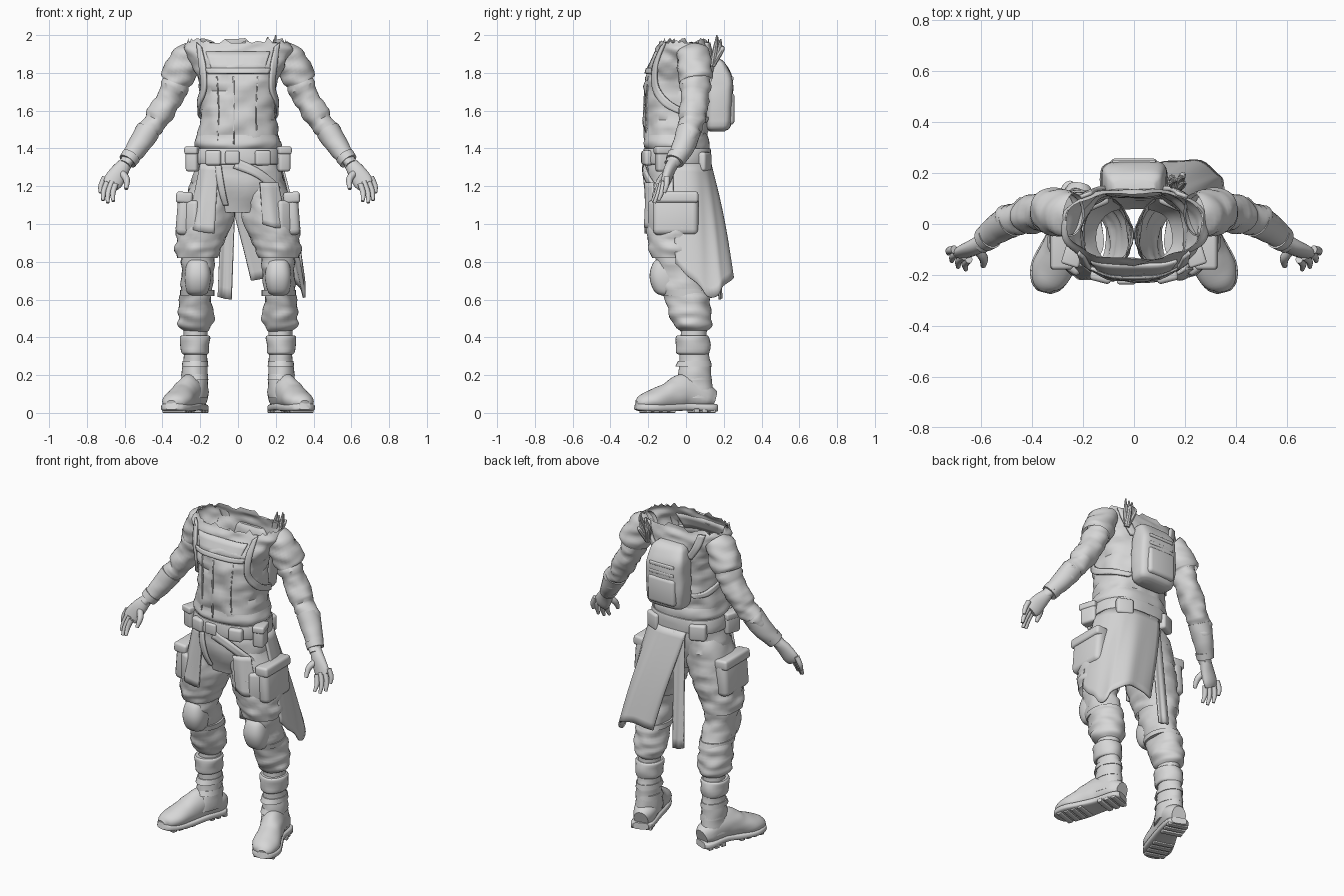
import bpy, bmesh, math, random
from mathutils import Vector, Matrix, Euler, noise

random.seed(4)
if "Cube" in bpy.data.objects:
    bpy.data.objects.remove(bpy.data.objects["Cube"], do_unlink=True)
bpy.ops.object.select_all(action='DESELECT')
grey = bpy.data.materials.new("plain_grey")
grey.use_nodes = True
grey.diffuse_color = (0.68, 0.68, 0.68, 1)
grey.node_tree.nodes["Principled BSDF"].inputs["Base Color"].default_value = grey.diffuse_color

def finish(name, bm, mirror=False, thick=0):
    """Turn a bmesh into a selected object, with a twin on the other side if wanted."""
    for side in (("left_", "right_") if mirror else ("",)):
        if side == "right_":
            bmesh.ops.scale(bm, vec=(-1, 1, 1), verts=bm.verts)
        bmesh.ops.recalc_face_normals(bm, faces=bm.faces)
        mesh = bpy.data.meshes.new(side + name)
        bm.to_mesh(mesh)
        mesh.materials.append(grey)
        obj = bpy.data.objects.new(side + name, mesh)
        bpy.context.collection.objects.link(obj)
        if thick:
            solid = obj.modifiers.new("thickness", 'SOLIDIFY')
            solid.thickness, solid.offset = thick, 0
        obj.select_set(True)
        bpy.context.view_layer.objects.active = obj
    bm.free()

def resample(points, steps):
    """Smooth curve through points of any dimension."""
    p = [Vector(q) for q in points]
    p = [p[0] * 2 - p[1]] + p + [p[-1] * 2 - p[-2]]
    out = []
    for a, b, c, d in zip(p, p[1:], p[2:], p[3:]):
        for t in (k / steps for k in range(steps)):
            out.append(b + (c - a) * (t / 2) + (a * 2 - b * 5 + c * 4 - d) * (t * t / 2)
                       + (b * 3 - a - c * 3 + d) * (t ** 3 / 2))
    return out + [p[-2]]

def ellipse(angle, power):
    c, s = math.cos(angle), math.sin(angle)
    return math.copysign(abs(c) ** (2 / power), c), math.copysign(abs(s) ** (2 / power), s)

def tube(name, points, n=28, power=2, ref=(0, 1, 0), level=False, steps=4, fold=0, rib=0, caps=True, jag=0, mirror=False):
    """Loft of rings (x, y, z, radius_u, radius_v) along a path."""
    rings = resample(points, steps)
    bm, rows = bmesh.new(), []
    for i, ring in enumerate(rings):
        ahead, behind = rings[min(i + 1, len(rings) - 1)], rings[max(i - 1, 0)]
        t = Vector((0, 0, 1)) if level else (Vector(ahead[:3]) - Vector(behind[:3])).normalized()
        u = Vector(ref).cross(t).normalized()
        v = t.cross(u)
        row = []
        for k in range(n):
            a, b = ellipse(math.tau * k / n, power)
            out = (u * a * ring[3] + v * b * ring[4]) * (1 + rib * math.sin(2.1 * i))
            co = Vector(ring[:3]) + out
            co += out.normalized() * fold * noise.noise(Vector((co.x * 11, co.y * 11, co.z * 22)))
            if jag and i == len(rings) - 1:
                co.z += random.uniform(-jag, jag)
            row.append(bm.verts.new(co))
        rows.append(row)
    for lower, upper in zip(rows, rows[1:]):
        for k in range(n):
            bm.faces.new((lower[k - 1], lower[k], upper[k], upper[k - 1]))
    for end in ((rows[0][::-1], rows[-1]) if caps else ()):
        bm.faces.new(end)
    finish(name, bm, mirror)

def sheet(name, top, bottom, rows=8, wave=0, thick=0.012, mirror=False, bulge=0):
    """Cloth or strap spanning two edge curves, with hanging folds."""
    a, b = resample(top, 6), resample(bottom, 6)
    bm, grid = bmesh.new(), []
    for t in (r / rows for r in range(rows + 1)):
        grid.append([])
        for k, (p, q) in enumerate(zip(a, b)):
            co = p.lerp(q, t)
            co += Vector((co.x, co.y, 0)).normalized() * bulge * math.sin(math.pi * t)
            co.y += wave * t * math.sin(k * .9 + t)
            grid[-1].append(bm.verts.new(co))
    for p, q in zip(grid, grid[1:]):
        for k in range(len(p) - 1):
            bm.faces.new((p[k], p[k + 1], q[k + 1], q[k]))
    finish(name, bm, mirror, thick)

def box(name, loc, size, rot=(0, 0, 0), bevel=0.015, mirror=False):
    bm = bmesh.new()
    bmesh.ops.create_cube(bm, size=1, matrix=Matrix.Diagonal((*size, 1)))
    bmesh.ops.bevel(bm, geom=bm.edges[:], offset=bevel, segments=3, profile=0.5, affect='EDGES')
    bm.transform(Matrix.Translation(loc) @ Euler(rot).to_matrix().to_4x4())
    finish(name, bm, mirror)

# Body rings, from crotch to open neckline
BODY = [(0, -.05, 1.06, .15, .11), (0, -.05, 1.2, .24, .155), (0, -.045, 1.3, .225, .165), (0, -.045, 1.37, .21, .16),
        (0, -.05, 1.46, .215, .17), (0, -.05, 1.6, .2, .17), (0, -.04, 1.75, .21, .172), (0, -.025, 1.85, .25, .165),
        (0, -.01, 1.92, .285, .145), (0, -.005, 1.967, .27, .13)]
DENSE = resample(BODY, 8)

def skin(angle, z, off=0.012):
    """Point on the body surface at an angle in degrees; -90 is the front."""
    ring = min(DENSE, key=lambda q: abs(q[2] - z))
    a, b = ellipse(math.radians(angle), 2.4)
    return Vector((a * (ring[3] + off), ring[1] + b * (ring[4] + off), z))

def band(name, path, da, dz, off=0.014, thick=0.014, mirror=False):
    """Strap lying on the body; da and dz widen it around and upward."""
    sheet(name, [skin(a + da, z + dz, off) for a, z in path], [skin(a - da, z - dz, off) for a, z in path],
          3, 0, thick, mirror)

# Body, shirt seams, bib and harness
tube("hips", BODY[:4], 48, 2.4, level=True, fold=.01, caps=False)
tube("shirt", BODY[3:], 64, 2.4, level=True, steps=6, fold=.018, caps=False, jag=.02)
tube("shirt_hem", [(0, -.047, 1.39, .215, .165), (0, -.05, 1.42, .228, .176), (0, -.05, 1.47, .217, .17)],
     48, 2.4, level=True, fold=.012, caps=False)
for i, angle in enumerate((-116, -94, -66)):
    band(f"shirt_seam_{i}", [(angle, 1.42), (angle, 1.6), (angle, 1.78)], .8, 0, .004, .008)
band("bib_panel", [(-122, 1.86), (-105, 1.86), (-75, 1.86), (-58, 1.86)], 0, .05, .004)
band("chest_strap", [(-130, 1.81), (-105, 1.81), (-75, 1.81), (-50, 1.81)], 0, .014, .01)
band("shoulder_strap", [(-48, 1.95), (-46, 1.84), (-36, 1.72), (-10, 1.63), (30, 1.57), (62, 1.55)],
     5, .012, .012, .014, mirror=True)
band("rear_strap", [(52, 1.96), (58, 1.88), (66, 1.8)], 6, 0, .014, .016, mirror=True)
# Short sleeves, long sleeves, bracers
tube("sleeve", [(.235, .035, 1.905, .062, .085), (.268, .04, 1.875, .085, .09), (.3, .045, 1.82, .09, .09),
                (.322, .048, 1.775, .092, .09), (.33, .05, 1.755, .08, .085)], fold=.014, caps=False, mirror=True)
tube("under_sleeve", [(.3, .05, 1.8, .07, .075), (.36, .045, 1.68, .072, .078), (.42, .035, 1.57, .067, .072),
                      (.48, .012, 1.49, .058, .062), (.53, -.015, 1.41, .05, .052), (.6, -.075, 1.31, .034, .036)],
     steps=6, fold=.018, rib=.04, mirror=True)
tube("bracer", [(.475, .015, 1.495, .064, .066), (.53, -.015, 1.41, .058, .06), (.578, -.05, 1.345, .046, .05)],
     fold=.004, mirror=True)
tube("bracer_cuff", [(.565, -.045, 1.36, .052, .055), (.585, -.06, 1.332, .049, .05)], steps=2, mirror=True)
# Hands
tube("palm", [(.592, -.068, 1.325, .034, .032), (.625, -.09, 1.28, .046, .03), (.658, -.106, 1.23, .052, .026),
              (.674, -.118, 1.205, .044, .02)], 20, mirror=True)
for i, tip in enumerate([(.728, -.115, 1.165), (.715, -.145, 1.125), (.69, -.168, 1.112), (.66, -.178, 1.12)]):
    root = Vector((.705 - .019 * i, -.1 - .013 * i, 1.248 - .012 * i))
    knuckle = root.lerp(Vector(tip), .55) + Vector((.008, .004, 0))
    tube(f"finger_{i + 1}", [(*root, .015, .016), (*knuckle, .014, .014), (*tip, .009, .009)], 10, mirror=True)
tube("thumb", [(.615, -.1, 1.27, .02, .02), (.59, -.135, 1.235, .018, .018), (.592, -.165, 1.185, .01, .01)], 10, mirror=True)
# Trousers and knee pads
tube("thigh", [(.115, -.04, 1.27, .11, .145), (.15, -.048, 1.12, .14, .155), (.178, -.055, .98, .143, .152),
               (.208, -.057, .88, .123, .14), (.217, -.052, .82, .108, .13)],
     level=True, steps=6, fold=.02, caps=False, mirror=True)
tube("lower_leg", [(.213, -.045, .85, .092, .12), (.215, -.038, .74, .084, .122), (.22, 0, .62, .084, .122),
                   (.225, .028, .52, .094, .112), (.225, .035, .46, .088, .1), (.225, .04, .43, .06, .07)],
     level=True, steps=6, fold=.018, mirror=True)
tube("knee_pad", [(.213, -.09, .83, .02, .02), (.213, -.105, .8, .055, .065), (.213, -.115, .72, .07, .078),
                  (.215, -.1, .64, .056, .065), (.217, -.085, .615, .02, .02)], level=True, power=2.5, mirror=True)
tube("knee_strap", [(.216, -.01, .65, .091, .125), (.216, 0, .62, .091, .125)], level=True, steps=1, mirror=True)
# Boots
tube("boot_shaft", [(.225, .04, .45, .062, .072), (.228, .045, .32, .062, .075), (.228, .045, .2, .067, .09),
                    (.235, .035, .08, .07, .11)], level=True, fold=.012, mirror=True)
tube("boot_cuff", [(.228, .035, .41, .07, .083), (.228, .035, .395, .077, .09), (.228, .037, .325, .075, .088),
                   (.228, .04, .31, .066, .08)], level=True, fold=.008, mirror=True)
for i, z in enumerate((.26, .19)):
    tube(f"ankle_strap_{i + 1}", [(.227, .045, z + .015, .067, .087), (.227, .04, z - .015, .07, .097)],
         level=True, steps=1, mirror=True)
tube("boot_foot", [(.212, .148, .07, .045, .045), (.222, .1, .085, .066, .07), (.25, 0, .11, .068, .095),
                   (.277, -.06, .096, .07, .088), (.297, -.11, .08, .074, .07), (.322, -.18, .066, .08, .056),
                   (.343, -.235, .052, .06, .04), (.35, -.26, .045, .03, .025)], ref=(0, 0, 1), fold=.006, mirror=True)
tube("boot_sole", [(.21, .153, .027, .045, .02), (.222, .12, .027, .068, .02), (.25, 0, .032, .066, .02),
                   (.29, -.1, .027, .078, .02), (.325, -.18, .027, .083, .02), (.345, -.24, .03, .062, .02),
                   (.352, -.265, .035, .03, .018)], ref=(0, 0, 1), power=4, mirror=True)
for i in (0, 1, 2, 5, 6, 7, 8):
    box(f"sole_tread_{i}", (.22 + .0145 * i, .125 - .0425 * i, .011), (.125, .03, .022), (0, 0, .3), .004, mirror=True)
# Belt with buckle and pouches
tube("belt", [(0, -.047, 1.4, .222, .172), (0, -.047, 1.39, .23, .178), (0, -.047, 1.325, .236, .18),
              (0, -.047, 1.315, .228, .175)], 48, 2.4, level=True, steps=2, fold=.006, caps=False)
box("belt_buckle", (-.03, -.222, 1.352), (.075, .03, .07), bevel=.01)
box("front_pouch", (.235, -.11, 1.34), (.065, .1, .125), (0, 0, .3), mirror=True)
box("pouch_lid", (.237, -.112, 1.39), (.072, .108, .04), (0, 0, .3), .01, mirror=True)
box("small_pouch", (.13, -.206, 1.35), (.085, .045, .08), (0, 0, .25), mirror=True)
box("rear_pouch", (.15, .092, 1.33), (.1, .06, .1), (0, 0, -.4), mirror=True)
# Cargo pockets
box("cargo_pocket", (.284, -.055, 1.05), (.08, .24, .22), (0, -.08, 0), .03, mirror=True)
box("cargo_flap", (.284, -.057, 1.14), (.088, .245, .06), (0, -.08, 0), .015, mirror=True)
box("front_pocket", (.245, -.155, 1.04), (.1, .065, .17), (0, 0, .6), .02, mirror=True)
# Hanging cloth
sheet("front_flap", [skin(a, 1.32) for a in (-145, -130, -112)],
      [(-.265, -.165, .98), (-.205, -.215, .96), (-.125, -.208, .95)], 10, .004)
band("waist_sash", [(-92, 1.32), (-70, 1.27), (-45, 1.2), (-20, 1.14), (5, 1.12)], 2, .024, .016)
band("hanging_strap", [(-112, 1.31), (-108, 1.24), (-106, 1.16), (-106, 1.1)], 4, 0, .014)
sheet("side_flap", [skin(a, 1.22, .02) for a in (-68, -55, -40)], [(.13, -.207, 1.0), (.2, -.212, .98), (.26, -.17, .98)], 8, .003)
sheet("rear_cloth", [skin(a, 1.32, .01) for a in (-5, 18, 40, 60, 80, 108)], [(.335, -.06, .79), (.35, .04, .7),
      (.35, .135, .61), (.325, .2, .67), (.22, .25, .72), (.07, .225, .7)], 14, .006, bulge=.012)
sheet("rear_strip", [skin(a, 1.32, .01) for a in (91, 98, 106)], [(-.035, .175, .6), (-.07, .185, .605), (-.108, .18, .615)], 12, .004)
# Backpack
tube("backpack", [(0, .165, 1.49, .09, .04), (0, .17, 1.52, .122, .065), (0, .175, 1.65, .132, .072),
                  (0, .175, 1.77, .126, .072), (0, .16, 1.85, .11, .05), (0, .145, 1.88, .08, .025)],
     36, 4, level=True, fold=.006)
box("backpack_pocket", (0, .23, 1.61), (.19, .055, .17), bevel=.022)
for i, z in enumerate((1.72, 1.77)):
    box(f"backpack_strap_{i + 1}", (0, .244, z), (.17, .016, .02), bevel=.005)
# Frayed bundle behind the shoulder
for i in range(7):
    x, y = .17 + random.uniform(-.025, .025), .17 + random.uniform(-.02, .02)
    tube(f"frayed_strand_{i + 1}", [(.17, .14, 1.84, .016, .016), (x, y, 1.92, .014, .014), (x + .01, y + .01, 2 - .01 * i, .004, .004)], 8)
# Smooth shading with sharp edges kept
bpy.ops.object.shade_smooth_by_angle(angle=math.radians(40))
